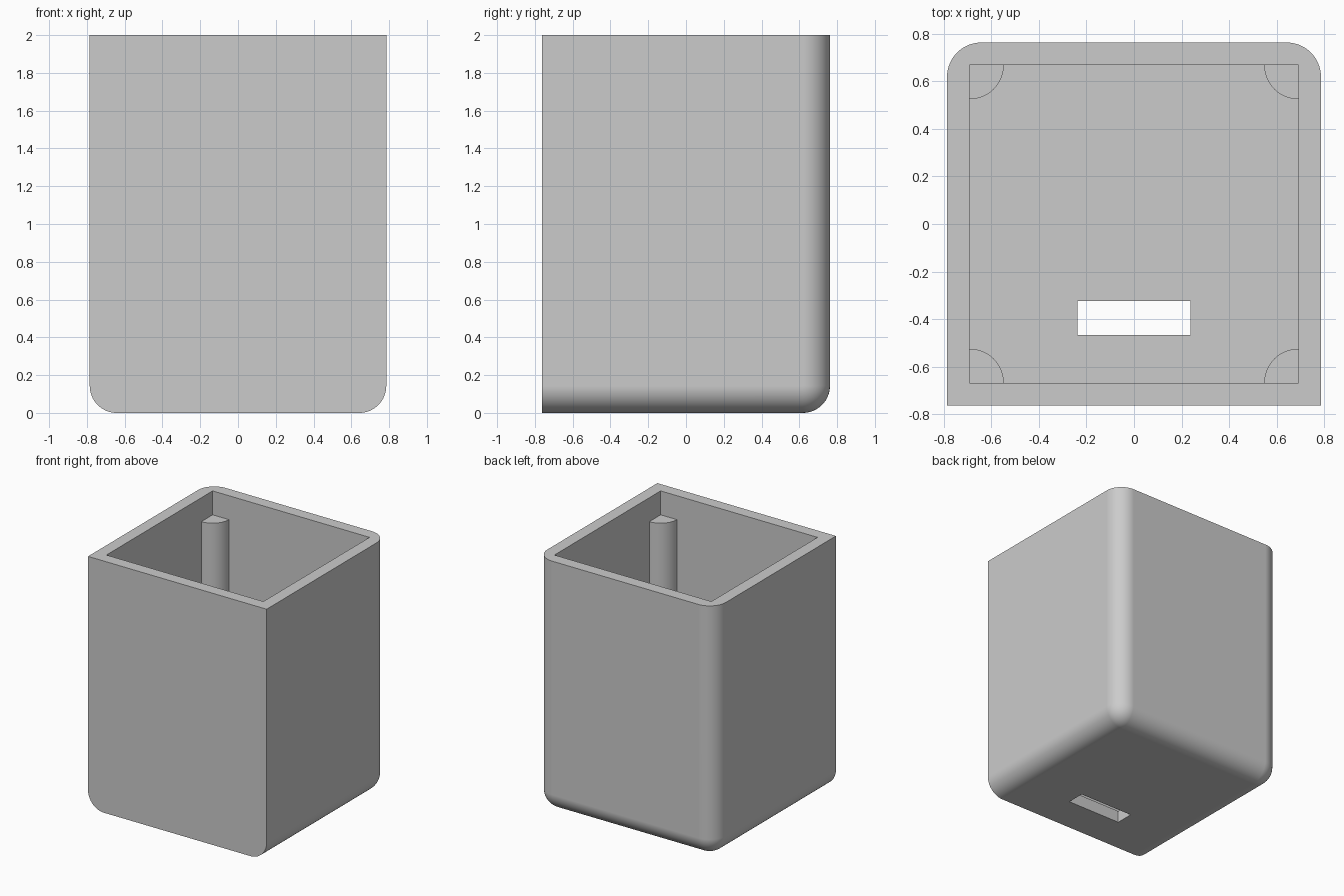
import bpy, bmesh
from math import cos, sin, pi, radians
from mathutils import Matrix

if "Cube" in bpy.data.objects:
    bpy.data.objects.remove(bpy.data.objects["Cube"], do_unlink=True)

HX, HY, H = 0.785, 0.762, 2.0      # outer half sizes and height
WALL, R = 0.095, 0.143             # wall thickness, rounding radius
CX, CY = HX - WALL, HY - WALL      # cavity half sizes

grey = bpy.data.materials.new("light grey")
grey.use_nodes = True
colour = (0.6, 0.6, 0.6, 1)
grey.diffuse_color = colour
grey.node_tree.nodes["Principled BSDF"].inputs["Base Color"].default_value = colour


def make_object(name, bm):
    bmesh.ops.recalc_face_normals(bm, faces=bm.faces)
    mesh = bpy.data.meshes.new(name)
    bm.to_mesh(mesh)
    bm.free()
    mesh.materials.append(grey)
    obj = bpy.data.objects.new(name, mesh)
    bpy.context.collection.objects.link(obj)
    return obj


def box(lo, hi):
    bm = bmesh.new()
    size = [b - a for a, b in zip(lo, hi)]
    mid = [(a + b) / 2 for a, b in zip(lo, hi)]
    bmesh.ops.create_cube(bm, size=1, matrix=Matrix.Translation(mid) @ Matrix.Diagonal((*size, 1)))
    return bm


def activate(obj):
    bpy.ops.object.select_all(action='DESELECT')
    obj.select_set(True)
    bpy.context.view_layer.objects.active = obj


def smooth(obj):
    activate(obj)
    bpy.ops.object.shade_smooth_by_angle(angle=radians(30))
    obj.modifiers.new("even_normals", 'WEIGHTED_NORMAL').keep_sharp = True


# Housing: rounded on the back uprights, bottom sides and bottom back
bm = box((-HX, -HY, 0), (HX, HY, H))


def is_rounded(edge):
    m = (edge.verts[0].co + edge.verts[1].co) / 2
    back_upright = m.y > 0.5 and abs(m.x) > 0.5
    bottom = m.z < 0.01 and m.y > -0.5
    return back_upright or bottom


bmesh.ops.bevel(bm, geom=[e for e in bm.edges if is_rounded(e)], offset=R,
                offset_type='OFFSET', segments=16, profile=0.5, affect='EDGES')
housing = make_object("housing", bm)

# Open cavity and floor slot
cutters = [
    make_object("cavity_cutter", box((-CX, -CY, WALL), (CX, CY, H + 0.2))),
    make_object("slot_cutter", box((-0.238, -0.467, -0.1), (0.238, -0.323, 0.3))),
]
activate(housing)
for cutter in cutters:
    cutter.hide_render = True
    mod = housing.modifiers.new("cut", 'BOOLEAN')
    mod.operation = 'DIFFERENCE'
    mod.solver = 'EXACT'
    mod.object = cutter
    bpy.ops.object.modifier_apply(modifier=mod.name)
for cutter in cutters:
    bpy.data.objects.remove(cutter, do_unlink=True)
smooth(housing)

# Quarter-round posts in the four inner corners, set slightly into the walls
SINK, STEPS, POST_TOP = 0.02, 16, 1.81
profile = [(-SINK, -SINK), (R, -SINK)]
profile += [(R * cos(pi / 2 * i / STEPS), R * sin(pi / 2 * i / STEPS)) for i in range(STEPS + 1)]
profile += [(-SINK, R)]
for side, sx in (("left", 1), ("right", -1)):
    for end, sy in (("front", -1), ("back", 1)):
        bm = bmesh.new()
        base = bm.faces.new([bm.verts.new((sx * (CX - u), sy * (CY - v), WALL - SINK))
                             for u, v in profile])
        top = bmesh.ops.extrude_face_region(bm, geom=[base], use_keep_orig=True)["geom"]
        bmesh.ops.translate(bm, vec=(0, 0, POST_TOP - WALL + SINK),
                            verts=[g for g in top if isinstance(g, bmesh.types.BMVert)])
        smooth(make_object(f"{end}_{side}_post", bm))
